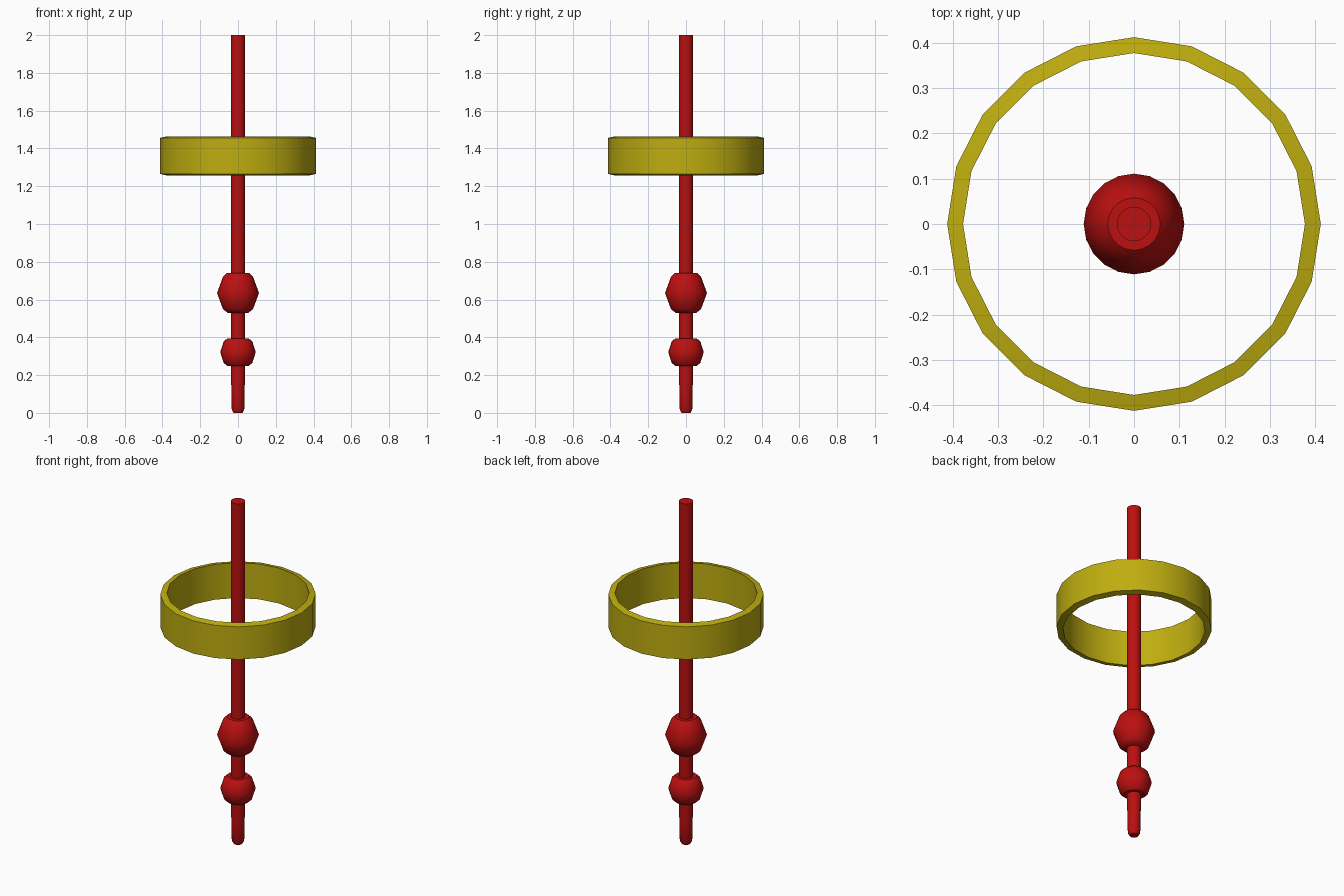
import bpy, math

if "Cube" in bpy.data.objects:
    bpy.data.objects.remove(bpy.data.objects["Cube"])


def material(name, rgb):
    m = bpy.data.materials.new(name)
    m.diffuse_color = (*rgb, 1)
    m.use_nodes = True
    m.node_tree.nodes["Principled BSDF"].inputs["Base Color"].default_value = m.diffuse_color
    return m


RED = material("red", (0.50, 0.005, 0.005))
YELLOW = material("mustard yellow", (0.52, 0.42, 0.005))


def lathe(name, profile, mat, sides=20, closed=False, angle=40):
    """Spin (radius, z) points around z; a closed profile makes a ring."""
    verts = [(r * math.cos(2 * math.pi * i / sides),
              r * math.sin(2 * math.pi * i / sides), z)
             for r, z in profile for i in range(sides)]
    n = len(profile)
    faces = []
    for k in range(n if closed else n - 1):
        a, b = k * sides, (k + 1) % n * sides
        for i in range(sides):
            j = (i + 1) % sides
            faces.append((a + i, a + j, b + j, b + i))
    if not closed:
        faces.append(tuple(reversed(range(sides))))
        faces.append(tuple(range((n - 1) * sides, n * sides)))
    mesh = bpy.data.meshes.new(name)
    mesh.from_pydata(verts, [], faces)
    mesh.materials.append(mat)
    obj = bpy.data.objects.new(name, mesh)
    bpy.context.collection.objects.link(obj)
    bpy.ops.object.select_all(action='DESELECT')
    obj.select_set(True)
    bpy.context.view_layer.objects.active = obj
    bpy.ops.object.shade_smooth_by_angle(angle=math.radians(angle))
    return obj


# Rod with a slightly tapered, rounded lower tip
lathe("rod", [(0.024, 0), (0.033, 0.016), (0.035, 0.13), (0.038, 0.2),
              (0.038, 2.0)], RED)

# Two faceted beads threaded on the rod
lathe("large_bead", [(0.055, 0.53), (0.080, 0.55), (0.111, 0.635),
                     (0.080, 0.72), (0.058, 0.741)], RED)
lathe("small_bead", [(0.055, 0.247), (0.076, 0.265), (0.094, 0.322),
                     (0.076, 0.378), (0.056, 0.395)], RED)

# Wide floating hoop, rims rising slightly towards the inside
lathe("hoop", [(0.412, 1.265), (0.412, 1.456), (0.377, 1.464),
               (0.377, 1.257)], YELLOW, closed=True)
